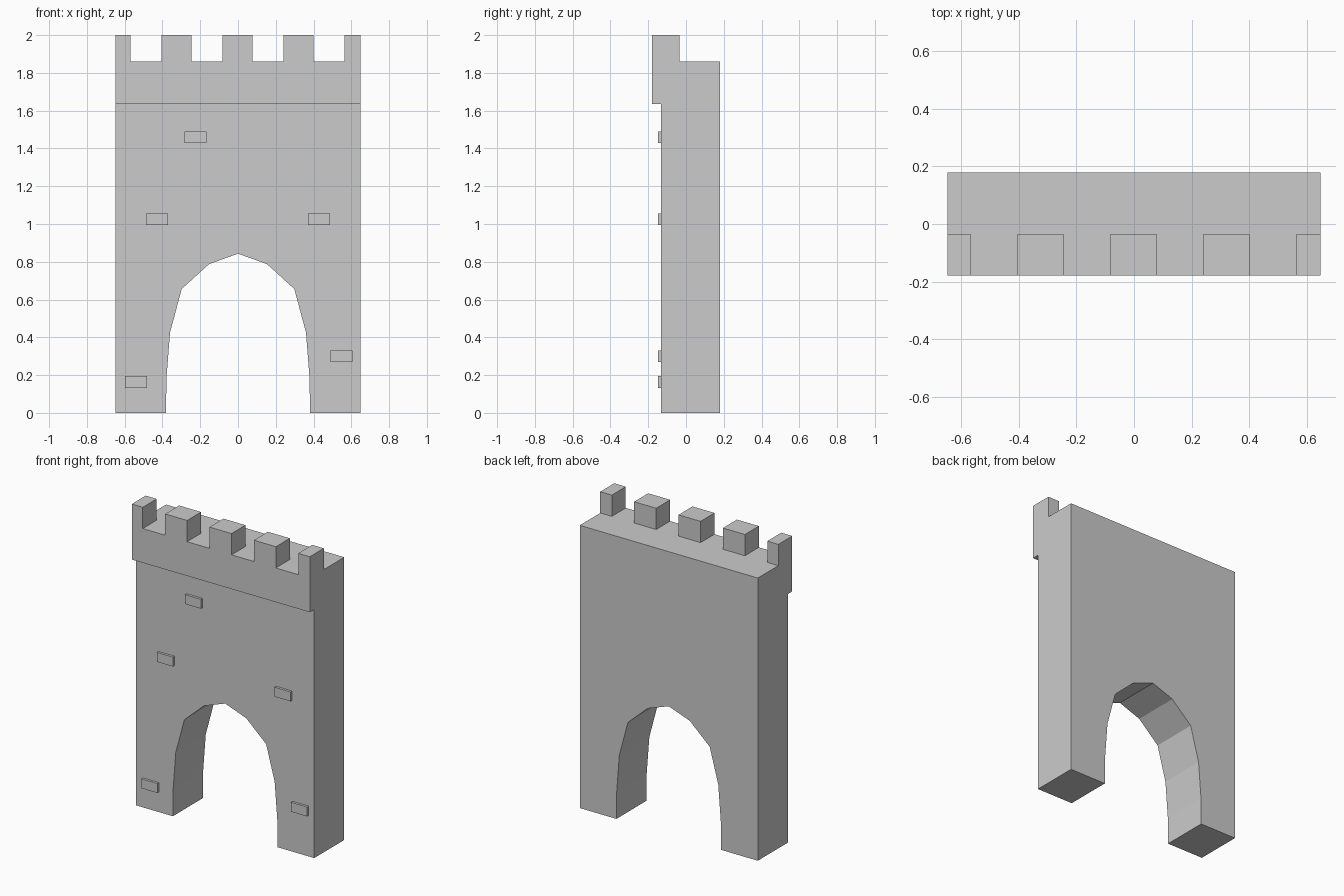
import bpy
import bmesh

if "Cube" in bpy.data.objects:
    bpy.data.objects.remove(bpy.data.objects["Cube"])

HALF_W = 0.648
FRONT, BACK, LIP = -0.133, 0.179, -0.179
BAND_Z, WALK_Z, TOP_Z = 1.635, 1.86, 2.0


def prism(name, profile, to_3d, start, end, skip=()):
    """Extrude a 2D profile; skip lists profile edges left open where parts join."""
    bm = bmesh.new()
    a = [bm.verts.new(to_3d(u, v, start)) for u, v in profile]
    b = [bm.verts.new(to_3d(u, v, end)) for u, v in profile]
    n = len(profile)
    bm.faces.new(a)
    bm.faces.new(b[::-1])
    for i in range(n):
        if i not in skip:
            j = (i + 1) % n
            bm.faces.new((a[j], a[i], b[i], b[j]))
    bmesh.ops.recalc_face_normals(bm, faces=bm.faces)
    mesh = bpy.data.meshes.new(name)
    bm.to_mesh(mesh)
    bm.free()
    obj = bpy.data.objects.new(name, mesh)
    bpy.context.collection.objects.link(obj)
    return obj


def along_y(u, v, d):
    return (u, d, v)


def along_x(u, v, d):
    return (d, u, v)


def block(name, x0, x1, y0, y1, z0, z1, skip):
    # Edge 0 of the side profile is the bottom, edge 1 is the back
    profile = [(y0, z0), (y1, z0), (y1, z1), (y0, z1)]
    return prism(name, profile, along_x, x0, x1, skip)


# Gate wall with a faceted arch, open at the top where the parapet sits
half_arch = [(0.381, 0), (0.379, 0.18), (0.36, 0.425), (0.298, 0.656), (0.153, 0.788)]
arch = [(-x, z) for x, z in half_arch] + [(0, 0.843)] + half_arch[::-1]
wall = arch + [(HALF_W, 0), (HALF_W, BAND_Z), (-HALF_W, BAND_Z), (-HALF_W, 0)]
prism("gate_wall", wall, along_y, FRONT, BACK, skip=(len(arch) + 1,))

# Parapet band overhanging the front
parapet = [(LIP, BAND_Z), (FRONT, BAND_Z), (BACK, BAND_Z), (BACK, WALK_Z), (LIP, WALK_Z)]
prism("parapet", parapet, along_x, -HALF_W, HALF_W, skip=(1,))

# Battlements: three full merlons and a half merlon at each end
for i in range(5):
    cx = -0.648 + i * 0.323
    x0 = max(cx - 0.08, -HALF_W)
    x1 = min(cx + 0.08, HALF_W)
    block(f"merlon_{i + 1}", x0, x1, LIP, -0.034, WALK_Z, TOP_Z, skip=(0,))

# Raised bricks on the front face
bricks = [(-0.224, 1.46), (-0.428, 1.025), (0.429, 1.025), (0.548, 0.3), (-0.541, 0.163)]
for i, (x, z) in enumerate(bricks):
    block(f"brick_{i + 1}", x - 0.058, x + 0.058, -0.149, FRONT,
          z - 0.031, z + 0.031, skip=(1,))
